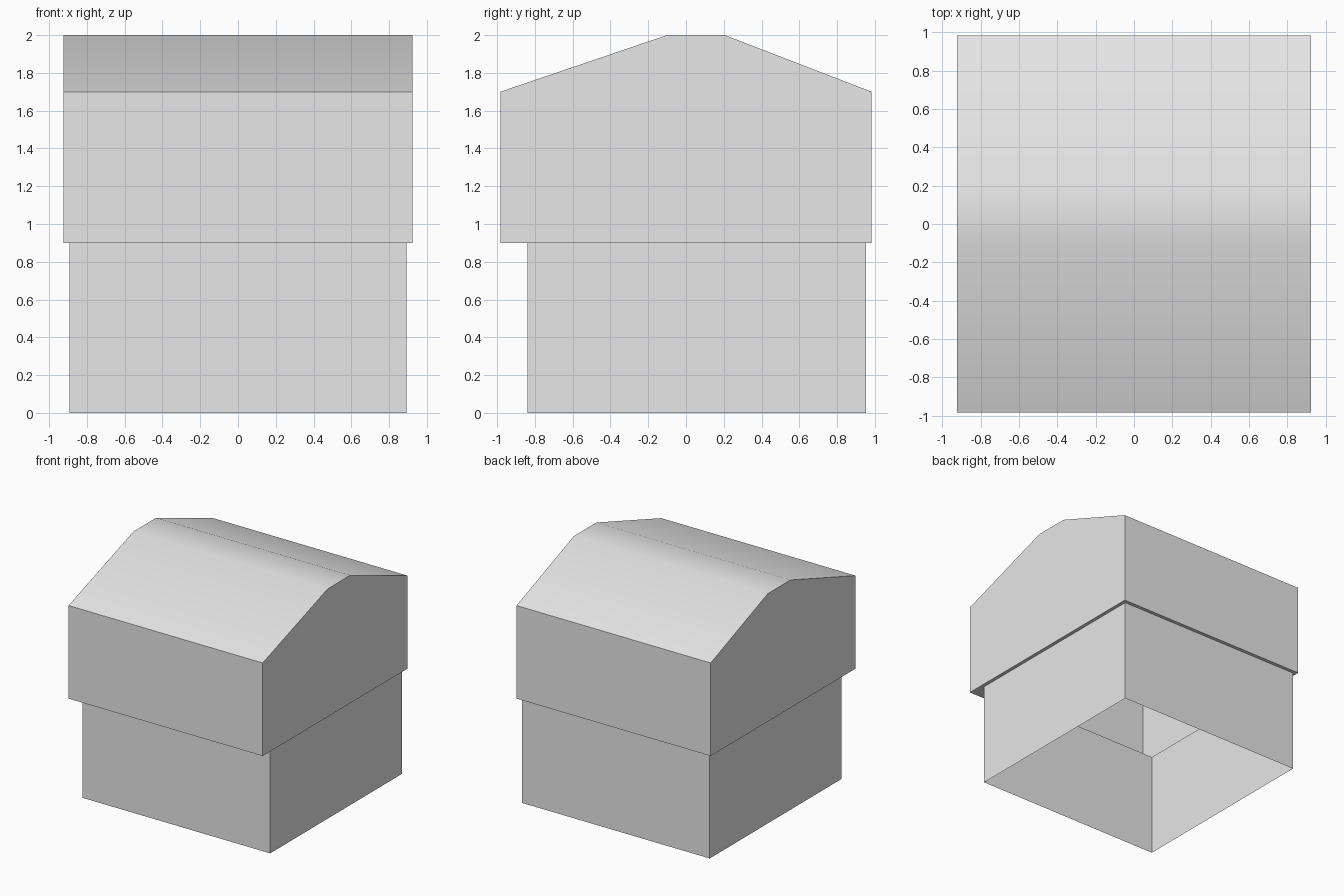
import bpy
import bmesh
import math

cube = bpy.data.objects.get("Cube")
if cube:
    bpy.data.objects.remove(cube, do_unlink=True)

grey = bpy.data.materials.new("plain_grey")
grey.use_nodes = True
colour = (0.8, 0.8, 0.8, 1)
grey.diffuse_color = colour
grey.node_tree.nodes["Principled BSDF"].inputs["Base Color"].default_value = colour

# Shared dimensions
LEDGE_Z, EAVE_Z, RIDGE_Z = 0.9, 1.7, 2.0
LOW_X, LOW_FRONT, LOW_BACK = 0.893, -0.838, 0.953
UP_X, UP_FRONT, UP_BACK = 0.923, -0.983, 0.983


def rectangle(bm, half_x, front, back, z):
    corners = [(-half_x, front), (half_x, front), (half_x, back), (-half_x, back)]
    return [bm.verts.new((x, y, z)) for x, y in corners]


def skin(bm, ring_a, ring_b):
    for i in range(len(ring_a)):
        j = (i + 1) % len(ring_a)
        bm.faces.new((ring_a[i], ring_a[j], ring_b[j], ring_b[i]))


def finish(bm, name):
    mesh = bpy.data.meshes.new(name)
    bm.to_mesh(mesh)
    bm.free()
    mesh.materials.append(grey)
    obj = bpy.data.objects.new(name, mesh)
    bpy.context.collection.objects.link(obj)
    return obj


# Lower walls: a tube open at the top and bottom
bm = bmesh.new()
skin(bm, rectangle(bm, LOW_X, LOW_FRONT, LOW_BACK, 0),
     rectangle(bm, LOW_X, LOW_FRONT, LOW_BACK, LEDGE_Z))
finish(bm, "lower_walls")

# Ledge: the underside of the overhang, open in the middle
bm = bmesh.new()
skin(bm, rectangle(bm, LOW_X, LOW_FRONT, LOW_BACK, LEDGE_Z),
     rectangle(bm, UP_X, UP_FRONT, UP_BACK, LEDGE_Z))
finish(bm, "overhang_ledge")

# Upper housing: gable profile swept along x, open underneath
profile = [(UP_FRONT, LEDGE_Z), (UP_FRONT, EAVE_Z), (-0.1, RIDGE_Z),
           (0.205, RIDGE_Z), (UP_BACK, EAVE_Z), (UP_BACK, LEDGE_Z)]
bm = bmesh.new()
left, right = [[bm.verts.new((x, y, z)) for y, z in profile] for x in (UP_X, -UP_X)]
for a, b, c, d in zip(left, left[1:], right[1:], right):
    bm.faces.new((a, b, c, d))
bm.faces.new(left[::-1])
bm.faces.new(right)
housing = finish(bm, "upper_housing_and_roof")

# Consistent outward normals, smooth across the ridge only
for v in (housing,):
    bm = bmesh.new()
    bm.from_mesh(v.data)
    bmesh.ops.recalc_face_normals(bm, faces=bm.faces)
    if max(bm.faces, key=lambda f: f.calc_center_median().z).normal.z < 0:
        bmesh.ops.reverse_faces(bm, faces=bm.faces)
    bm.to_mesh(v.data)
    bm.free()
bpy.ops.object.select_all(action='DESELECT')
housing.select_set(True)
bpy.context.view_layer.objects.active = housing
bpy.ops.object.shade_smooth_by_angle(angle=math.radians(30))
